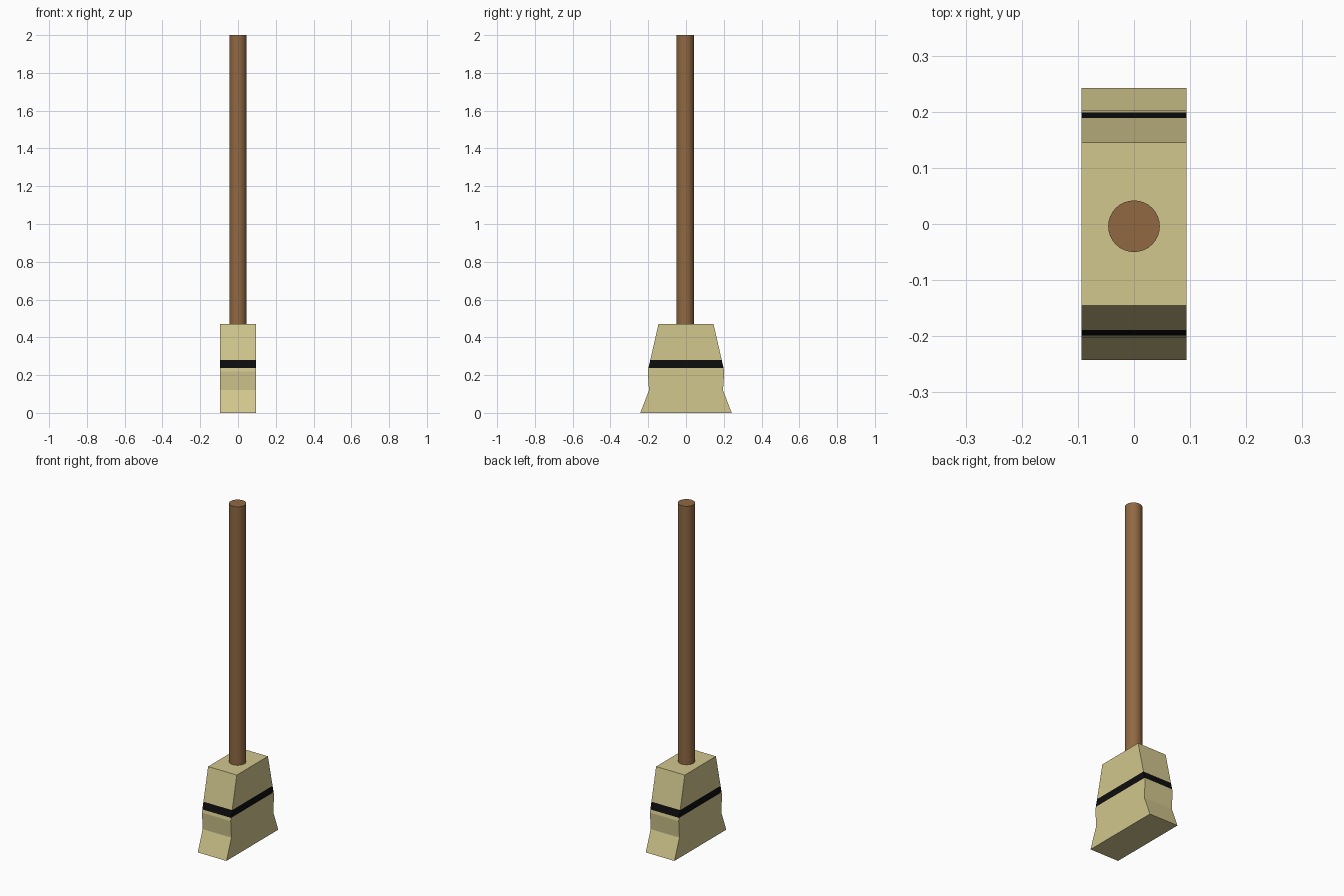
import bpy, bmesh

if "Cube" in bpy.data.objects:
    bpy.data.objects.remove(bpy.data.objects["Cube"])


def material(name, rgb):
    m = bpy.data.materials.new(name)
    m.diffuse_color = (*rgb, 1)
    m.use_nodes = True
    m.node_tree.nodes["Principled BSDF"].inputs["Base Color"].default_value = m.diffuse_color
    return m


straw = material("straw", (0.64, 0.57, 0.27))
black = material("black", (0.004, 0.004, 0.004))
wood = material("wood", (0.28, 0.14, 0.055))

# Broom head: stacked rectangular sections (half depth in y, height z)
HALF_X = 0.094
sections = [(0.242, 0.0), (0.196, 0.12), (0.2025, 0.22),
            (0.199, 0.238), (0.189, 0.28), (0.1455, 0.471)]
BAND = 3  # the layer above this section is the black binding

bm = bmesh.new()
rings = [[bm.verts.new((sx * HALF_X, sy * y, z))
          for sx, sy in ((-1, -1), (1, -1), (1, 1), (-1, 1))]
         for y, z in sections]
for layer, (low, high) in enumerate(zip(rings, rings[1:])):
    for i in range(4):
        j = (i + 1) % 4
        face = bm.faces.new((low[i], low[j], high[j], high[i]))
        face.material_index = int(layer == BAND)
bm.faces.new(rings[0][::-1])
bm.faces.new(rings[-1])
mesh = bpy.data.meshes.new("broom_head")
bm.to_mesh(mesh)
bm.free()
mesh.materials.append(straw)
mesh.materials.append(black)
head = bpy.data.objects.new("broom_head", mesh)
bpy.context.collection.objects.link(head)

# Round wooden handle, set slightly into the head
bottom, top = 0.46, 2.0
bpy.ops.mesh.primitive_cylinder_add(vertices=32, radius=0.046, depth=top - bottom,
                                    location=(0, -0.004, (bottom + top) / 2))
handle = bpy.context.object
handle.name = "handle"
handle.data.materials.append(wood)
bpy.ops.object.shade_smooth_by_angle()
